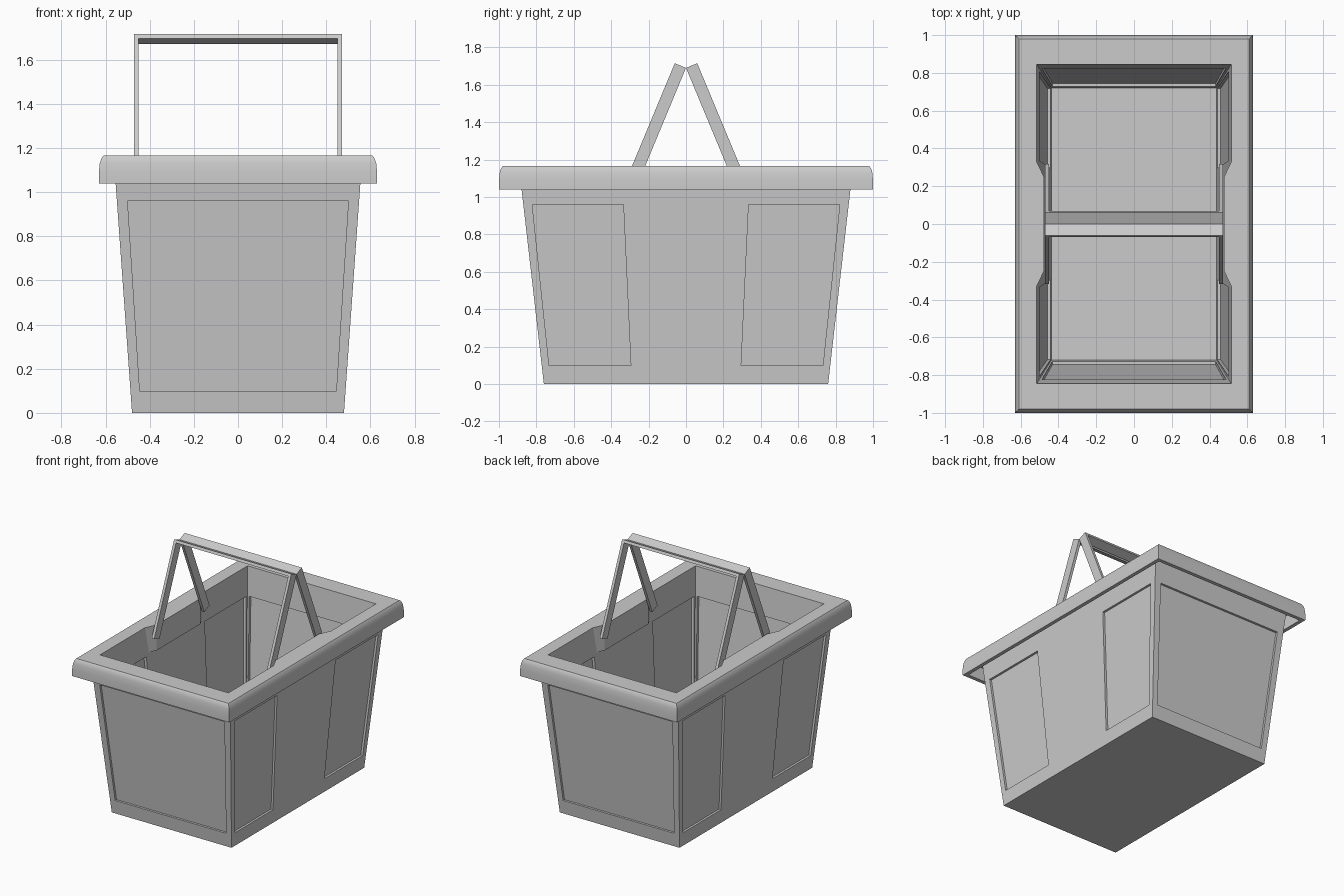
import bpy, bmesh, math
from mathutils import Matrix, Vector

if "Cube" in bpy.data.objects:
    bpy.data.objects.remove(bpy.data.objects["Cube"])


def loft(bm, rings):
    """Skin a list of equal-length point rings and cap both ends."""
    loops = [[bm.verts.new(p) for p in r] for r in rings]
    n = len(rings[0])
    for a, b in zip(loops, loops[1:]):
        for i in range(n):
            j = (i + 1) % n
            bm.faces.new((a[i], a[j], b[j], b[i]))
    bm.faces.new(loops[0])
    bm.faces.new(loops[-1])


def finish(name, bm):
    bmesh.ops.recalc_face_normals(bm, faces=bm.faces)
    me = bpy.data.meshes.new(name)
    bm.to_mesh(me)
    bm.free()
    ob = bpy.data.objects.new(name, me)
    bpy.context.collection.objects.link(ob)
    return ob


def rect(hx, hy, z):
    return [(-hx, -hy, z), (hx, -hy, z), (hx, hy, z), (-hx, hy, z)]


# basket shell: outer wall, hollow overhanging rim, inner wall, floor
bm = bmesh.new()
loft(bm, [rect(*r) for r in (
    (.48, .76, 0), (.561, .89, 1.135), (.603, .973, 1.135), (.603, .973, 1.04),
    (.63, 1, 1.04), (.63, 1, 1.09), (.626, .996, 1.13), (.619, .99, 1.152),
    (.61, .98, 1.165), (.515, .845, 1.165), (.437, .72, .04))])
basket = finish("basket", bm)

# recessed panels, cut from outside and inside, leaving a thin web
Z0, Z1 = .1, .96


def panel_cutter(bm, axis, sign, bottom, top, d0, d1):
    base, slope = (.48, .0716) if axis == 0 else (.76, .1145)

    def pt(u, z, d):
        w = sign * (base + slope * z - d)
        return (w, u, z) if axis == 0 else (u, w, z)
    loft(bm, [[pt(bottom[0], Z0, d), pt(bottom[1], Z0, d),
               pt(top[1], Z1, d), pt(top[0], Z1, d)] for d in (d0, d1)])


bm = bmesh.new()
for s in (-1, 1):
    for d0, d1, m in ((-.04, .016, 0), (.028, .08, .014)):
        panel_cutter(bm, 1, s, (-.445 + m, .445 - m), (-.5 + m, .5 - m), d0, d1)
        for t in (-1, 1):
            panel_cutter(bm, 0, s, (t * .295, t * (.732 - m)),
                         (t * .335, t * (.822 - m)), d0, d1)
cutter = finish("panel_cutter", bm)
cutter.hide_render = True
mod = basket.modifiers.new("panels", 'BOOLEAN')
mod.operation = 'DIFFERENCE'
mod.solver = 'EXACT'
mod.object = cutter
bpy.context.view_layer.objects.active = basket
basket.select_set(True)
bpy.ops.object.modifier_apply(modifier=mod.name)
bpy.data.objects.remove(cutter)
bpy.ops.object.shade_smooth_by_angle(angle=math.radians(35))

# thickened handle mounts inside the rim
for s, side in ((-1, "left"), (1, "right")):
    bm = bmesh.new()
    loft(bm, [[(s * back, -.33, z), (s * .477, -.25, z),
               (s * .477, .25, z), (s * back, .33, z)]
              for z, back in ((1.165, .515), (.98, .515))])
    finish(side + "_handle_mount", bm)

# two flat U-shaped handles leaning together at the top
L, W, T = .67, .065, .02
outer, inner = .47, .45
profile = [(-outer, -L), (-outer, 0), (outer, 0), (outer, -L),
           (inner, -L), (inner, -T), (-inner, -T), (-inner, -L)]
for s, side in ((-1, "front"), (1, "back")):
    bm = bmesh.new()
    front = [bm.verts.new((x, -W / 2, z)) for x, z in profile]
    face = bm.faces.new(front)
    ext = bmesh.ops.extrude_face_region(bm, geom=[face])
    moved = [v for v in ext["geom"] if isinstance(v, bmesh.types.BMVert)]
    bmesh.ops.translate(bm, verts=moved, vec=(0, W, 0))
    lean = Matrix.Rotation(s * math.radians(22.6), 4, 'X')
    bm.transform(Matrix.Translation(Vector((0, s * .03, 1.7025))) @ lean)
    finish(side + "_handle", bm)
